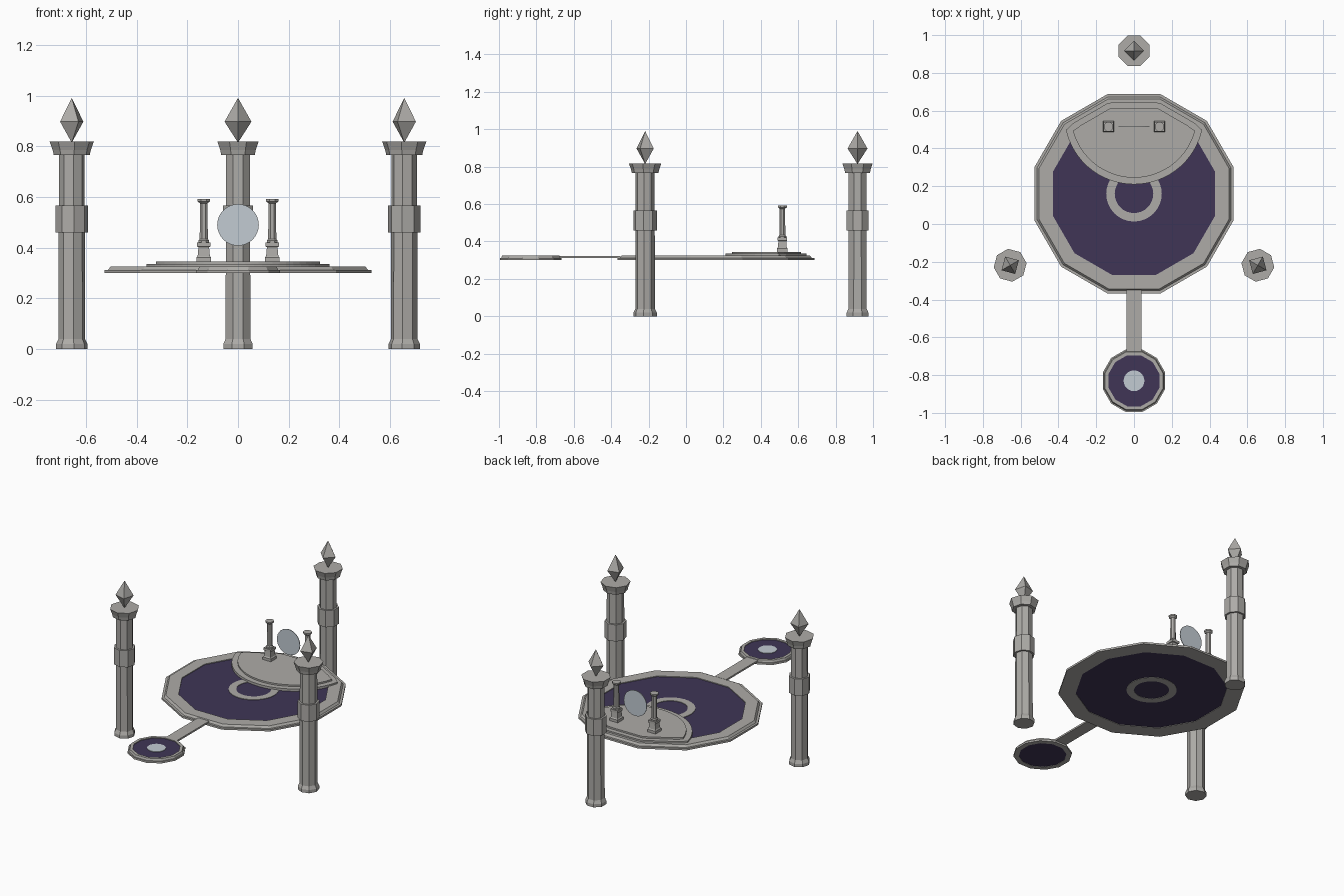
import bpy, bmesh, math
from math import cos, sin, pi, radians

if "Cube" in bpy.data.objects:
    bpy.data.objects.remove(bpy.data.objects["Cube"])


def material(name, rgb):
    m = bpy.data.materials.new(name)
    m.diffuse_color = (*rgb, 1)
    m.use_nodes = True
    m.node_tree.nodes["Principled BSDF"].inputs["Base Color"].default_value = m.diffuse_color
    return m


STONE = material("grey stone", (0.42, 0.41, 0.39))
PURPLE = material("dark purple floor", (0.050, 0.036, 0.092))
PALE = material("pale glow", (0.54, 0.60, 0.65))


def finish(name, bm, mat):
    bmesh.ops.remove_doubles(bm, verts=bm.verts, dist=1e-5)
    bmesh.ops.recalc_face_normals(bm, faces=bm.faces)
    me = bpy.data.meshes.new(name)
    bm.to_mesh(me)
    bm.free()
    me.materials.append(mat)
    ob = bpy.data.objects.new(name, me)
    bpy.context.collection.objects.link(ob)
    return ob


def lathe(name, profile, n, mat, loc=(0, 0, 0), rot=0.0, ring=False, flats=True):
    """Turn a (radius, z) profile with n sides; radius reaches the flats if flats is set."""
    k = 1 / cos(pi / n) if flats else 1
    off = rot + (pi / n if flats else 0)
    bm = bmesh.new()
    loops = []
    for r, z in profile:
        loops.append([bm.verts.new((r * k * cos(off + 2 * pi * i / n),
                                    r * k * sin(off + 2 * pi * i / n), z)) for i in range(n)])
    pairs = list(zip(loops, loops[1:]))
    if ring:
        pairs.append((loops[-1], loops[0]))
    for a, b in pairs:
        for i in range(n):
            j = (i + 1) % n
            bm.faces.new((a[i], a[j], b[j], b[i]))
    if not ring:
        bm.faces.new(loops[0])
        bm.faces.new(loops[-1])
    ob = finish(name, bm, mat)
    ob.location = loc
    return ob


def prism(name, pts, z0, z1, mat):
    bm = bmesh.new()
    face = bm.faces.new([bm.verts.new((x, y, z0)) for x, y in pts])
    top = bmesh.ops.extrude_face_region(bm, geom=[face], use_keep_orig=True)["geom"]
    for v in top:
        if isinstance(v, bmesh.types.BMVert):
            v.co.z = z1
    return finish(name, bm, mat)


CY = 0.16  # centre of the main platform

# Main platform: stepped stone frame, purple floor, inlaid stone ring
lathe("platform_frame", [(0.43, 0.30), (0.527, 0.30), (0.527, 0.312), (0.513, 0.312),
                         (0.503, 0.325), (0.43, 0.325)], 12, STONE, (0, CY, 0), ring=True)
lathe("platform_floor", [(0.432, 0.303), (0.432, 0.320)], 12, PURPLE, (0, CY, 0))
lathe("floor_ring", [(0.102, 0.301), (0.147, 0.301), (0.147, 0.323), (0.102, 0.323)],
      32, STONE, (0, CY, 0), ring=True, flats=False)

# Small landing disc at the front, joined by a walkway
lathe("landing_frame", [(0.135, 0.30), (0.165, 0.30), (0.165, 0.312), (0.158, 0.312),
                        (0.153, 0.325), (0.135, 0.325)], 12, STONE, (0, -0.83, 0), ring=True)
lathe("landing_floor", [(0.137, 0.302), (0.137, 0.320)], 12, PURPLE, (0, -0.83, 0))
lathe("landing_light", [(0.055, 0.319), (0.055, 0.323)], 24, PALE, (0, -0.83, 0), flats=False)
prism("walkway", [(-0.04, -0.68), (0.04, -0.68), (0.04, -0.35), (-0.04, -0.35)],
      0.311, 0.322, STONE)


# Dais: disc trimmed by the twelve-sided platform outline behind it
def dais_outline(radius, apothem, n=48):
    cy, py = 0.58, 0.45  # disc centre, centre of the rays
    pts = []
    for i in range(n):
        a = 2 * pi * i / n - pi / 2
        dx, dy = cos(a), sin(a)
        b = dy * (py - cy)
        t = -b + math.sqrt(b * b - (py - cy) ** 2 + radius ** 2)
        for s in range(12):
            nx, ny = cos(s * pi / 6), sin(s * pi / 6)
            d = dx * nx + dy * ny
            if d > 1e-6:
                t = min(t, (apothem - (py - CY) * ny) / d)
        pts.append((dx * t, py + dy * t))
    return pts


prism("dais_lower_step", dais_outline(0.37, 0.485), 0.318, 0.335, STONE)
prism("dais_upper_step", dais_outline(0.335, 0.455), 0.333, 0.345, STONE)

# Two small posts with a round mirror between them
for side, label in ((-1, "left"), (1, "right")):
    at = (side * 0.135, 0.515, 0)
    lathe(label + "_post_base", [(0.029, 0.34), (0.029, 0.362), (0.024, 0.368), (0.021, 0.402),
                                 (0.026, 0.405), (0.026, 0.42)], 4, STONE, at)
    lathe(label + "_post_shaft", [(0.021, 0.42), (0.021, 0.428), (0.016, 0.434), (0.015, 0.575),
                                  (0.024, 0.583), (0.024, 0.592)], 8, STONE, at)
mirror = lathe("round_mirror", [(0.082, -0.002), (0.082, 0.002)], 32, PALE,
               (0, 0.515, 0.49), flats=False)
mirror.rotation_euler = (pi / 2, 0, 0)

# Three tall pillars around the platform, each topped by a crystal
for label, deg in (("back", 90), ("left", 210), ("right", 330)):
    a = radians(deg)
    at = (0.757 * cos(a), CY + 0.757 * sin(a), 0)
    lathe(label + "_pillar", [(0.058, 0), (0.058, 0.02), (0.049, 0.04), (0.047, 0.765),
                              (0.066, 0.765), (0.070, 0.785), (0.081, 0.818)], 8, STONE, at, a)
    lathe(label + "_pillar_band", [(0.045, 0.46), (0.059, 0.46), (0.059, 0.567), (0.045, 0.567)],
          8, STONE, at, a, ring=True)
    lathe(label + "_crystal", [(0.0005, 0.815), (0.053, 0.897), (0.0005, 0.99)],
          4, STONE, at, a, flats=False)
